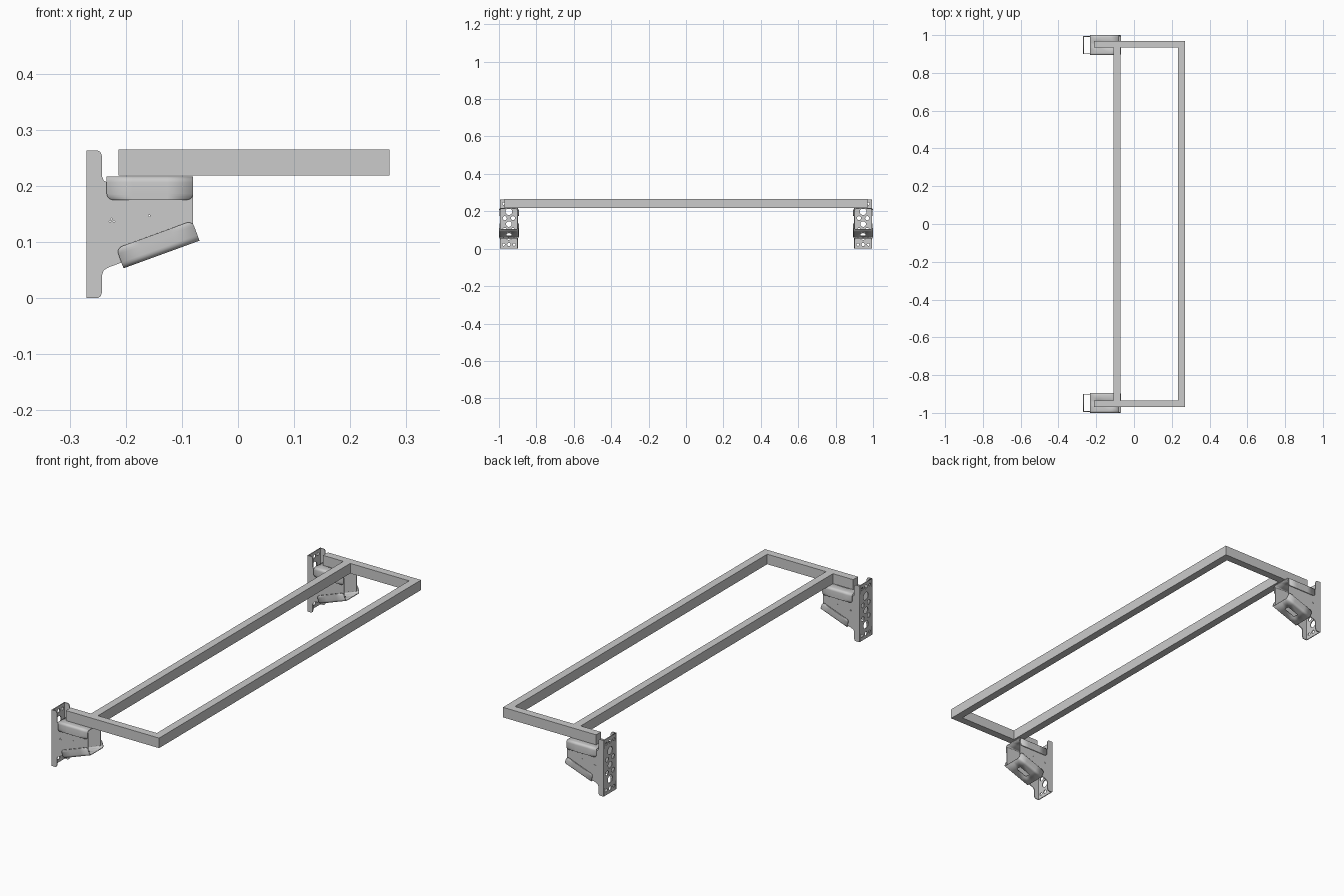
import bpy, bmesh, math
from mathutils import Matrix, Vector

if "Cube" in bpy.data.objects:
    bpy.data.objects.remove(bpy.data.objects["Cube"])

T = 0.004          # sheet metal thickness
BRACKET_Y = 0.947  # bracket centre distance
HALF = 0.048       # bracket half width


def add_mesh(name, bm, matrix=Matrix()):
    me = bpy.data.meshes.new(name)
    bm.transform(matrix)
    bm.to_mesh(me)
    bm.free()
    ob = bpy.data.objects.new(name, me)
    bpy.context.collection.objects.link(ob)
    return ob


def axes(u, v, w, origin):
    return Matrix.Translation(origin) @ Matrix((u, v, w)).transposed().to_4x4()


def box(name, x0, x1, y0, y1, z0, z1):
    bm = bmesh.new()
    bmesh.ops.create_cube(bm, size=1)
    m = Matrix.Translation(((x0 + x1) / 2, (y0 + y1) / 2, (z0 + z1) / 2))
    return add_mesh(name, bm, m @ Matrix.Diagonal((x1 - x0, y1 - y0, z1 - z0, 1)))


def circle(cx, cy, r, n=16):
    return [(cx + r * math.cos(2 * math.pi * i / n), cy + r * math.sin(2 * math.pi * i / n))
            for i in range(n)]


def sheet(name, loops, matrix):
    """Flat plate: first loop is the outline, the others are holes."""
    cu = bpy.data.curves.new(name + "_outline", 'CURVE')
    cu.dimensions = '2D'
    cu.fill_mode = 'BOTH'
    cu.extrude = T / 2
    for pts in loops:
        sp = cu.splines.new('POLY')
        sp.points.add(len(pts) - 1)
        for p, (x, y) in zip(sp.points, pts):
            p.co = (x, y, 0, 1)
        sp.use_cyclic_u = True
    tmp = bpy.data.objects.new(name + "_tmp", cu)
    me = bpy.data.meshes.new_from_object(tmp)
    bpy.data.objects.remove(tmp)
    bm = bmesh.new()
    bm.from_mesh(me)
    bmesh.ops.remove_doubles(bm, verts=bm.verts, dist=1e-5)
    bmesh.ops.recalc_face_normals(bm, faces=bm.faces)
    return add_mesh(name, bm, matrix)


def saddle(name, length, depth, matrix):
    """Folded U sheet with round bends, rounded flap corners and a slot in its web."""
    h, r = 0.053, 0.011
    quarter = [math.radians(a) for a in (0, 18, 36, 54, 72, 90)]
    rows = [(-h, depth - r + r * math.cos(a), r - r * math.sin(math.pi / 2 - a)
             if a else r) for a in quarter]
    rows = [(-h, depth - r + r * math.cos(a), r - r * math.sin(a)) for a in quarter]
    rows += [(-h + r - r * math.cos(a), r - r * math.sin(a), 0) for a in quarter]
    rows.append((-0.013, 0, 0))
    slot_row = len(rows) - 1
    rows += [(-v, w, i) for v, w, i in reversed(rows)]
    bm = bmesh.new()
    grid = [[bm.verts.new((u, v, w)) for u in (i, 0.3 * length, 0.7 * length, length - i)]
            for v, w, i in rows]
    for k, (a, b) in enumerate(zip(grid, grid[1:])):
        for c in range(3):
            if not (k == slot_row and c == 1):
                bm.faces.new((a[c], b[c], b[c + 1], a[c + 1]))
    ob = add_mesh(name, bm, matrix)
    sol = ob.modifiers.new("thickness", 'SOLIDIFY')
    sol.thickness = T
    sol.offset = -1
    bpy.ops.object.select_all(action='DESELECT')
    ob.select_set(True)
    bpy.context.view_layer.objects.active = ob
    bpy.ops.object.shade_smooth_by_angle(angle=math.radians(35))


# Rectangular tube frame
Z0, Z1 = 0.218, 0.265
box("front_rail", 0.233, 0.27, -0.934, 0.934, Z0, Z1)
box("inner_rail", -0.108, -0.072, -0.934, 0.934, Z0, Z1)

# Bracket side outline (x, z) with pin holes
cheek = [(-0.27, 0), (-0.25, 0), (-0.245, 0.003), (-0.242, 0.011), (-0.242, 0.042),
         (-0.239, 0.05), (-0.23, 0.055), (-0.08, 0.11), (-0.08, 0.206), (-0.232, 0.206),
         (-0.239, 0.209), (-0.242, 0.216), (-0.242, 0.252), (-0.245, 0.26),
         (-0.25, 0.263), (-0.27, 0.263)]
pins = [circle(x, z, 0.0015, 8) for x, z in
        ((-0.158, 0.147), (-0.225, 0.141), (-0.228, 0.136), (-0.221, 0.136))]

# Mounting plate outline (y, z) with bolt holes
w = HALF - T
plate = [(-w, 0), (w, 0), (w, 0.263), (-w, 0.263)]
bolts = []
for z in (0.022, 0.241):
    bolts += [circle(y, z, 0.007) for y in (-0.028, 0.028)] + [circle(0, z, 0.009)]
bolts += [circle(0, z, 0.018) for z in (0.065, 0.198)]
bolts += [circle(y, z, 0.011) for y in (-0.022, 0.022) for z in (0.1, 0.163)]
bolts.append(circle(0, 0.1315, 0.015))

X, Y, Z = Vector((1, 0, 0)), Vector((0, 1, 0)), Vector((0, 0, 1))
tilt = math.radians(20)
tu = Vector((math.cos(tilt), 0, math.sin(tilt)))
tw = Vector((-math.sin(tilt), 0, math.cos(tilt)))

for s, side in ((-1, "near"), (1, "far")):
    yc = s * BRACKET_Y
    box(side + "_end_rail", -0.213, 0.27, s * 0.952 - 0.018, s * 0.952 + 0.018, Z0, Z1)
    sheet(side + "_mounting_plate", [plate] + bolts,
          axes(Y, Z, X, Vector((-0.27 + T / 2, yc, 0))))
    for e, edge in ((-1, "a"), (1, "b")):
        sheet(f"{side}_bracket_cheek_{edge}", [cheek] + pins,
              axes(X, Z, -Y, Vector((0, yc + e * (HALF - T / 2), 0))))
    saddle(side + "_top_saddle", 0.154, 0.042, axes(X, -Y, -Z, Vector((-0.234, yc, 0.217))))
    saddle(side + "_lower_saddle", 0.144, 0.038, axes(tu, Y, tw, Vector((-0.204, yc, 0.053))))
